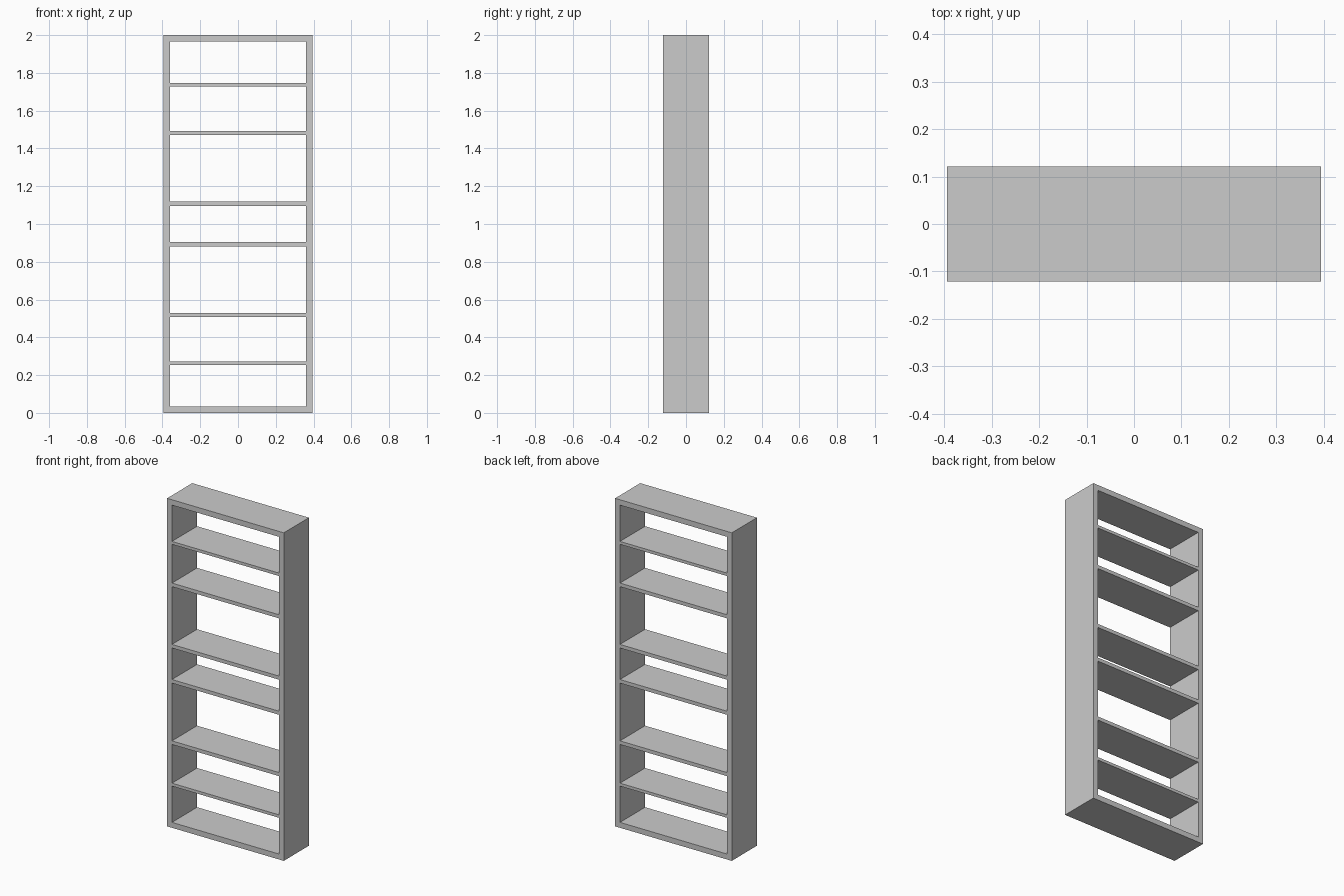
import bpy

if "Cube" in bpy.data.objects:
    bpy.data.objects.remove(bpy.data.objects["Cube"])

W, D, H = 0.787, 0.242, 2.0    # overall size
T = 0.033                      # frame board thickness
INNER = W - 2 * T              # clear width between the sides


def board(name, x, z, sx, sz):
    """Full-depth board centred at x, z."""
    bpy.ops.mesh.primitive_cube_add(size=1, location=(x, 0, z))
    ob = bpy.context.object
    ob.name = name
    ob.scale = (sx, D, sz)
    bpy.ops.object.transform_apply(location=False, rotation=False, scale=True)
    return ob


# Outer frame
for side, s in (("left", -1), ("right", 1)):
    board(f"{side}_side", s * (W - T) / 2, H / 2, T, H)
board("bottom_panel", 0, T / 2, INNER, T)
board("top_panel", 0, H - T / 2, INNER, T)

# Full-width shelves, mirrored about mid height
for offset in (0.107, 0.481):
    for name, s in (("lower", -1), ("upper", 1)):
        board(f"{name}_shelf", 0, H / 2 + s * offset, INNER, 0.022)

# Thin outermost shelves, each made of two butted halves
for name, s in (("lower", -1), ("upper", 1)):
    for side, k in (("left", -1), ("right", 1)):
        board(f"{name}_thin_shelf_{side}", k * INNER / 4, H / 2 + s * 0.737,
              INNER / 2, 0.018)
